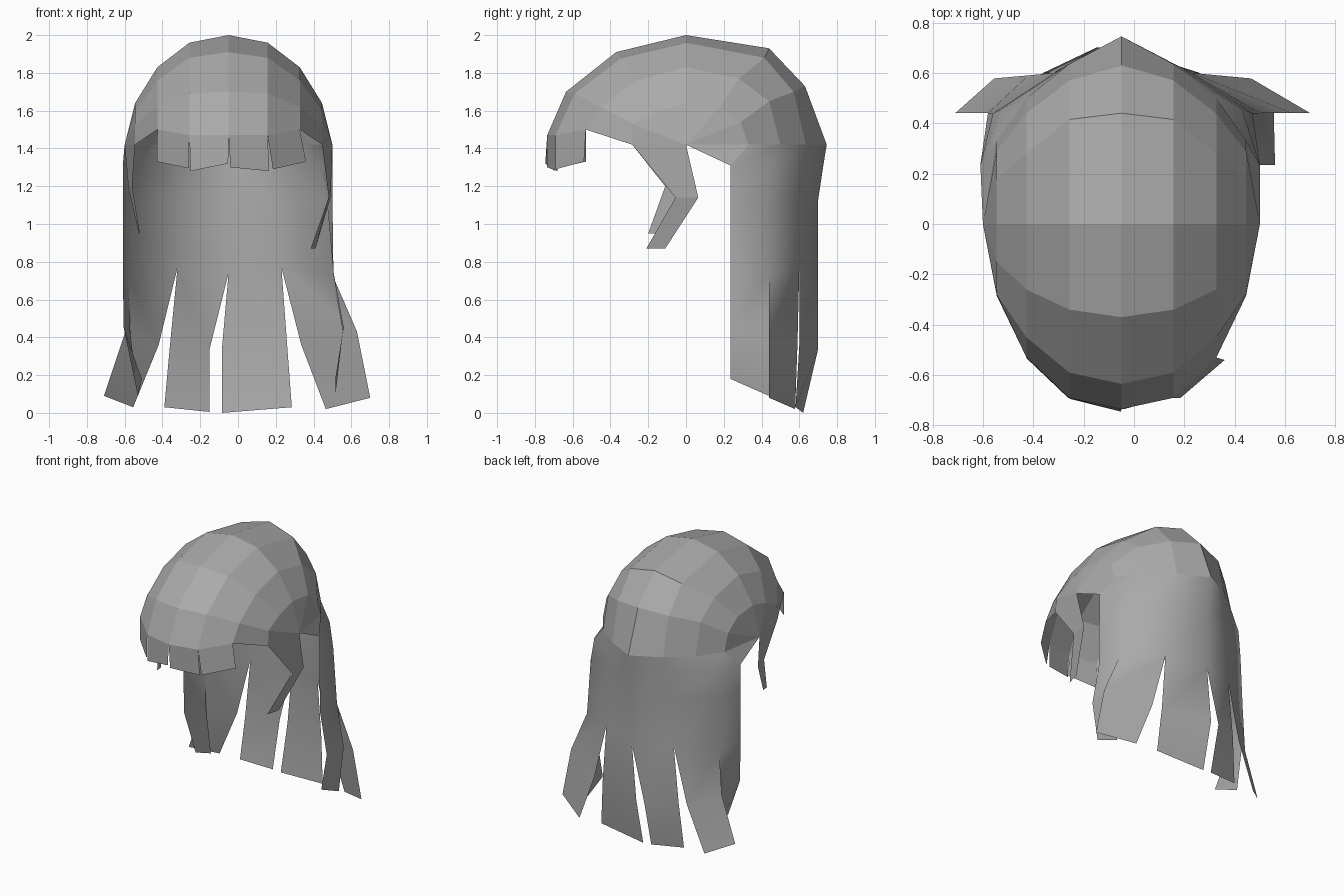
import bpy, bmesh

CX = -0.05
mat = bpy.data.materials.new("hair_grey")
mat.diffuse_color = (0.4, 0.4, 0.4, 1)


def make(name, strips, smooth=False):
    """Each strip is a list of rows of points; neighbouring rows are bridged with faces."""
    bm = bmesh.new()
    for rows in strips:
        grid = [[bm.verts.new(p) for p in row] for row in rows]
        for a, b in zip(grid, grid[1:]):
            for i in range(len(a) - 1):
                bm.faces.new((a[i], b[i], b[i + 1], a[i + 1]))
    bmesh.ops.remove_doubles(bm, verts=bm.verts, dist=0.002)
    for f in bm.faces:
        f.smooth = smooth
    me = bpy.data.meshes.new(name)
    bm.to_mesh(me)
    bm.free()
    me.materials.append(mat)
    ob = bpy.data.objects.new(name, me)
    bpy.context.collection.objects.link(ob)
    return ob


# Cap: arcs of (y, z) from nape to brow, at growing distance from the middle
arcs = [
    (0.0, [(.745, 1.42), (.63, 1.73), (.44, 1.93), (0, 2), (-.37, 1.91), (-.635, 1.70), (-.735, 1.47)]),
    (.207, [(.635, 1.42), (.57, 1.70), (.415, 1.88), (0, 1.96), (-.34, 1.88), (-.59, 1.69), (-.69, 1.47)]),
    (.377, [(.50, 1.42), (.44, 1.65), (.28, 1.77), (0, 1.83), (-.26, 1.76), (-.45, 1.62), (-.53, 1.50)]),
    (.495, [(.33, 1.42), (.29, 1.54), (.18, 1.62), (0, 1.64), (-.15, 1.60), (-.28, 1.53), (-.285, 1.42)]),
    (.55, [(0, 1.42)] * 7),
]
cap = []
for s in (1, -1):
    cols = [[(CX + s * x, y, z) for y, z in arc] for x, arc in arcs]
    cap.append(cols if s == 1 else cols[::-1])


def cap_mesh():
    bm = bmesh.new()
    for cols in cap:
        for a, b in zip(cols, cols[1:]):
            for i in range(6):
                pts = []
                for p in (a[i], b[i], b[i + 1], a[i + 1]):
                    if p not in pts:
                        pts.append(p)
                bm.faces.new([bm.verts.new(p) for p in pts])
    bmesh.ops.remove_doubles(bm, verts=bm.verts, dist=0.001)
    me = bpy.data.meshes.new("cap")
    bm.to_mesh(me)
    bm.free()
    me.materials.append(mat)
    bpy.context.collection.objects.link(bpy.data.objects.new("cap", me))


cap_mesh()

# Fringe: four short panels hanging from the brow
make("fringe", [
    [[(-.427, -.53, 1.50), (-.257, -.69, 1.47)], [(-.43, -.53, 1.33), (-.262, -.69, 1.295)]],
    [[(-.257, -.69, 1.47), (CX, -.735, 1.47)], [(-.252, -.695, 1.28), (-.052, -.745, 1.32)]],
    [[(CX, -.735, 1.47), (.157, -.69, 1.47)], [(-.04, -.735, 1.30), (.165, -.68, 1.28)]],
    [[(.157, -.69, 1.47), (.327, -.53, 1.50)], [(.185, -.69, 1.29), (.36, -.54, 1.33)]],
])

# Side strands in front of the ears
make("right_strand", [[
    [(.445, -.285, 1.42), (.50, 0, 1.42)],
    [(.48, -.055, 1.14), (.49, .065, 1.14)],
    [(.385, -.21, .87), (.41, -.11, .87)]]])
make("left_strand", [[
    [(-.545, -.285, 1.42), (-.60, 0, 1.42)],
    [(-.56, -.11, 1.20), (-.58, -.01, 1.19)],
    [(-.52, -.20, .95), (-.525, -.15, .95)]]])

# Back curtain: columns run from the left front edge round the nape to the right
rows = [
    [(-.545, .33, 1.42), (-.427, .50, 1.42), (-.257, .635, 1.42), (CX, .745, 1.42),
     (.157, .635, 1.42), (.327, .50, 1.42), (.445, .33, 1.42)],
    [(-.61, .235, 1.31), (-.53, .455, 1.31), (-.28, .62, 1.31), (CX, .727, 1.31),
     (.19, .62, 1.31), (.43, .455, 1.31), (.50, .235, 1.31)],
    [(-.61, .235, 1.13), (-.56, .44, 1.13), (-.30, .61, 1.13), (CX, .70, 1.13),
     (.21, .61, 1.13), (.47, .44, 1.13), (.50, .235, 1.13)],
    [(-.61, .235, .75), (-.58, .44, .73), (-.32, .60, .77), (CX, .70, .74),
     (.23, .60, .77), (.50, .44, .73), (.505, .235, .75)],
]
end = rows[-1]
locks = [
    [end[0:2], [(-.605, .235, .45), (-.57, .44, .42)], [(-.51, .235, .18), (-.53, .44, .09)]],
    [end[1:3], [(-.60, .44, .42), (-.42, .59, .36)], [(-.71, .44, .09), (-.555, .578, .03)]],
    [end[2:4], [(-.36, .60, .36), (-.15, .70, .34)], [(-.39, .58, .03), (-.15, .62, .005)]],
    [end[3:5], [(-.085, .70, .34), (.26, .60, .36)], [(-.085, .62, 0), (.285, .58, .03)]],
    [end[4:6], [(.335, .59, .36), (.63, .44, .43)], [(.465, .578, .02), (.70, .44, .08)]],
    [end[5:7], [(.555, .44, .43), (.56, .235, .45)], [(.515, .44, .09), (.515, .235, .18)]],
]
make("back_curtain", [rows] + locks, smooth=True)

# Small gores joining cap, curtain and ear on each side
for name, x, top, low in (("right_gore", .50, .445, .50), ("left_gore", -.60, -.545, -.61)):
    bm = bmesh.new()
    bm.faces.new([bm.verts.new(p) for p in ((x, 0, 1.42), (top, .33, 1.42), (low, .235, 1.31))])
    me = bpy.data.meshes.new(name)
    bm.to_mesh(me)
    bm.free()
    me.materials.append(mat)
    bpy.context.collection.objects.link(bpy.data.objects.new(name, me))
